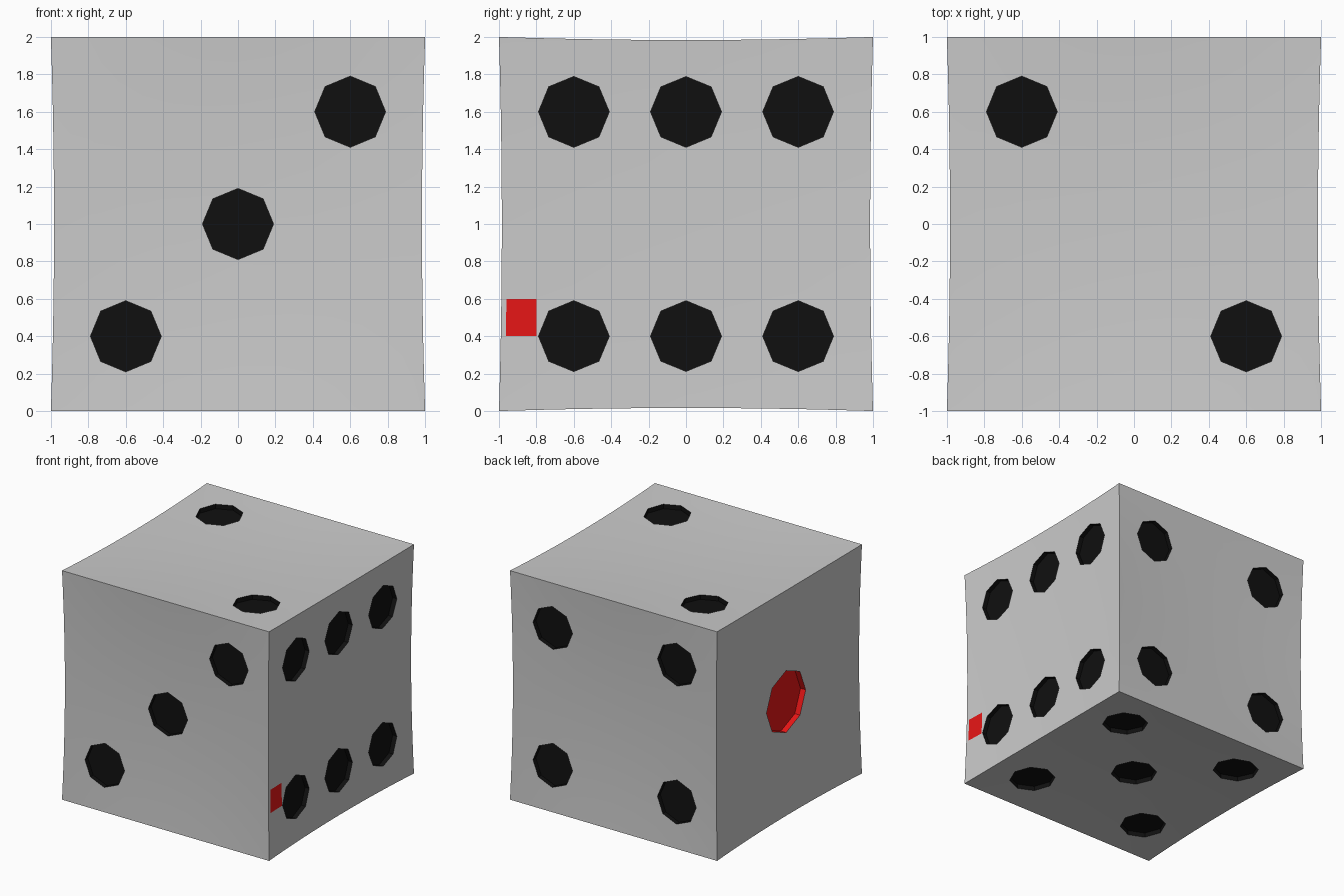
import bpy, bmesh, math
from mathutils import Vector

if "Cube" in bpy.data.objects:
    bpy.data.objects.remove(bpy.data.objects["Cube"])

GRID = [-1, -.97, -.8, -.6, -.4, -.2, 0, .2, .4, .6, .8, .97, 1]
RING = [(1, 0), (1, 1), (0, 1), (-1, 1), (-1, 0), (-1, -1), (0, -1), (1, -1)]


def dish(p):
    """Hollow every side of the cube slightly."""
    x, y, z = p
    dx = .034 * (1 - .5 * (y * y + z * z))
    dy = .034 * (1 - z * z) * (1 - .55 * x * x)
    dz = .033 * (1 - y * y) * (1 - .5 * x * x)
    return Vector((x * (1 - dx * x ** 8), y * (1 - dy * y ** 8),
                   z * (1 - dz * z ** 8) + 1))


bm = bmesh.new()
cache = {}


def vert(axis, sign, u, v, depth=0.0):
    p = Vector()
    p[axis] = sign
    a, b = [i for i in range(3) if i != axis]
    p[a], p[b] = u, v
    key = (round(p.x, 3), round(p.y, 3), round(p.z, 3), depth)
    if key not in cache:
        q = dish(p)
        q[axis] -= sign * depth
        cache[key] = bm.verts.new(q)
    return cache[key]


def pip(axis, sign, cu, cv, r, depth, mat):
    """Recessed octagon filling a 0.4 (or 0.8) square hole in the grid."""
    h = .2 if r < .2 else .4
    if h == .2:
        outer = [vert(axis, sign, cu + a * h, cv + b * h) for a, b in RING]
    else:
        outer = None
    angs = [i * math.pi / 4 for i in range(8)]
    pts = [(cu + r * math.cos(t), cv + r * math.sin(t)) for t in angs]
    rim = [vert(axis, sign, *p) for p in pts]
    floor = [vert(axis, sign, *p, depth) for p in pts]
    for i in range(8):
        j = (i + 1) % 8
        if outer:
            bm.faces.new((outer[i], outer[j], rim[j], rim[i]))
        else:
            # larger hole has a midpoint on each half side
            (a, b), (c, d) = RING[i], RING[j]
            loop = [vert(axis, sign, cu + h * s, cv + h * t)
                    for s, t in ((a, b), ((a + c) / 2, (b + d) / 2), (c, d))]
            bm.faces.new(loop + [rim[j], rim[i]])
        bm.faces.new((rim[i], rim[j], floor[j], floor[i])).material_index = mat
    bm.faces.new(floor).material_index = mat


def side(axis, sign, pips, r=.19, depth=.04, mat=1, red_cell=None):
    hole = .2 if r < .2 else .4
    for u0, u1 in zip(GRID, GRID[1:]):
        for v0, v1 in zip(GRID, GRID[1:]):
            cu, cv = (u0 + u1) / 2, (v0 + v1) / 2
            if any(abs(cu - a) < hole and abs(cv - b) < hole for a, b in pips):
                continue
            f = bm.faces.new([vert(axis, sign, *q) for q in
                              ((u0, v0), (u1, v0), (u1, v1), (u0, v1))])
            if red_cell and abs(cu - red_cell[0]) < .02 and abs(cv - red_cell[1]) < .02:
                f.material_index = 2
    for a, b in pips:
        pip(axis, sign, a, b, r, depth, mat)


k = .6
four = [(a, b) for a in (-k, k) for b in (-k, k)]
side(0, -1, [(0, 0)], r=.27, depth=.05, mat=2)              # one, left
side(2, 1, [(-k, k), (k, -k)])                              # two, top
side(1, -1, [(-k, -k), (0, 0), (k, k)])                     # three, front
side(1, 1, four)                                            # four, back
side(2, -1, four + [(0, 0)])                                # five, bottom
side(0, 1, four + [(0, -k), (0, k)], red_cell=(-.885, -.5))  # six, right

bmesh.ops.recalc_face_normals(bm, faces=bm.faces)
mesh = bpy.data.meshes.new("die")
bm.to_mesh(mesh)
bm.free()

# Plain body, black pips, red pip
mesh.materials.append(None)
for name, col in (("black", (.005, .005, .005, 1)), ("red", (.8, .008, .008, 1))):
    m = bpy.data.materials.new(name)
    m.diffuse_color = col
    m.use_nodes = True
    m.node_tree.nodes["Principled BSDF"].inputs["Base Color"].default_value = m.diffuse_color
    mesh.materials.append(m)

die = bpy.data.objects.new("die", mesh)
bpy.context.collection.objects.link(die)
bpy.context.view_layer.objects.active = die
die.select_set(True)
bpy.ops.object.shade_smooth_by_angle(angle=math.radians(30))
